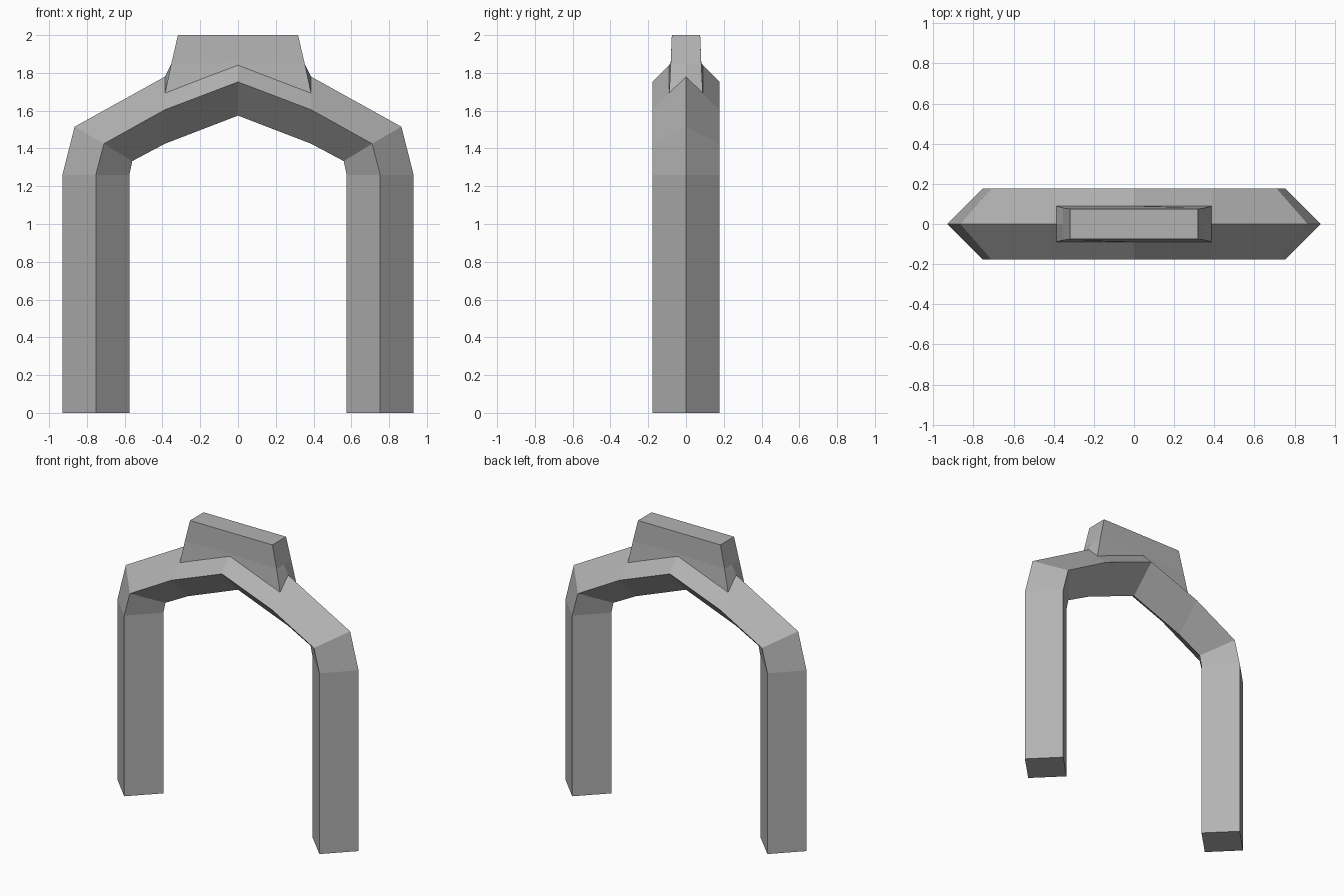
import bpy, bmesh

if "Cube" in bpy.data.objects:
    bpy.data.objects.remove(bpy.data.objects["Cube"])

# Dark grey stone
stone = bpy.data.materials.new("dark_grey")
stone.diffuse_color = (0.45, 0.45, 0.45, 1)
stone.use_nodes = True
stone.node_tree.nodes["Principled BSDF"].inputs["Base Color"].default_value = stone.diffuse_color


def loft(name, rings):
    """Skin a list of equally sized point rings with flat faces and end caps."""
    bm = bmesh.new()
    vr = [[bm.verts.new(p) for p in ring] for ring in rings]
    n = len(vr[0])
    for a, b in zip(vr, vr[1:]):
        for i in range(n):
            j = (i + 1) % n
            bm.faces.new((a[i], a[j], b[j], b[i]))
    bm.faces.new(vr[0])
    bm.faces.new(vr[-1])
    bmesh.ops.recalc_face_normals(bm, faces=bm.faces)
    mesh = bpy.data.meshes.new(name)
    bm.to_mesh(mesh)
    bm.free()
    mesh.materials.append(stone)
    obj = bpy.data.objects.new(name, mesh)
    bpy.context.collection.objects.link(obj)
    return obj


# Arch: diamond section; each station is (outer, middle, inner) as x, z
HALF = 0.178
half_path = [
    ((0.93, 0.0), (0.753, 0.0), (0.575, 0.0)),
    ((0.93, 1.26), (0.753, 1.26), (0.575, 1.26)),
    ((0.865, 1.515), (0.71, 1.425), (0.56, 1.333)),
    ((0.387, 1.78), (0.387, 1.605), (0.387, 1.425)),
    ((0.0, 1.93), (0.0, 1.752), (0.0, 1.574)),
]
path = [(1, s) for s in half_path] + [(-1, s) for s in reversed(half_path[:-1])]
arch_rings = []
for sx, (o, m, i) in path:
    arch_rings.append([(sx * o[0], 0, o[1]), (sx * m[0], -HALF, m[1]),
                       (sx * i[0], 0, i[1]), (sx * m[0], HALF, m[1])])
loft("arch", arch_rings)


# Keystone: tapered block whose lower edge follows the arch roof
def block_ring(x, y, z_corner, z_side, z_front):
    return [(x, 0, z_side), (x, y, z_corner), (0, y, z_front), (-x, y, z_corner),
            (-x, 0, z_side), (-x, -y, z_corner), (0, -y, z_front), (x, -y, z_corner)]


loft("keystone", [
    block_ring(0.318, 0.075, 2.0, 2.0, 2.0),
    block_ring(0.354, 0.081, 1.845, 1.845, 1.855),
    block_ring(0.387, 0.089, 1.692, 1.78, 1.841),
    block_ring(0.35, 0.07, 1.66, 1.74, 1.81),
])
